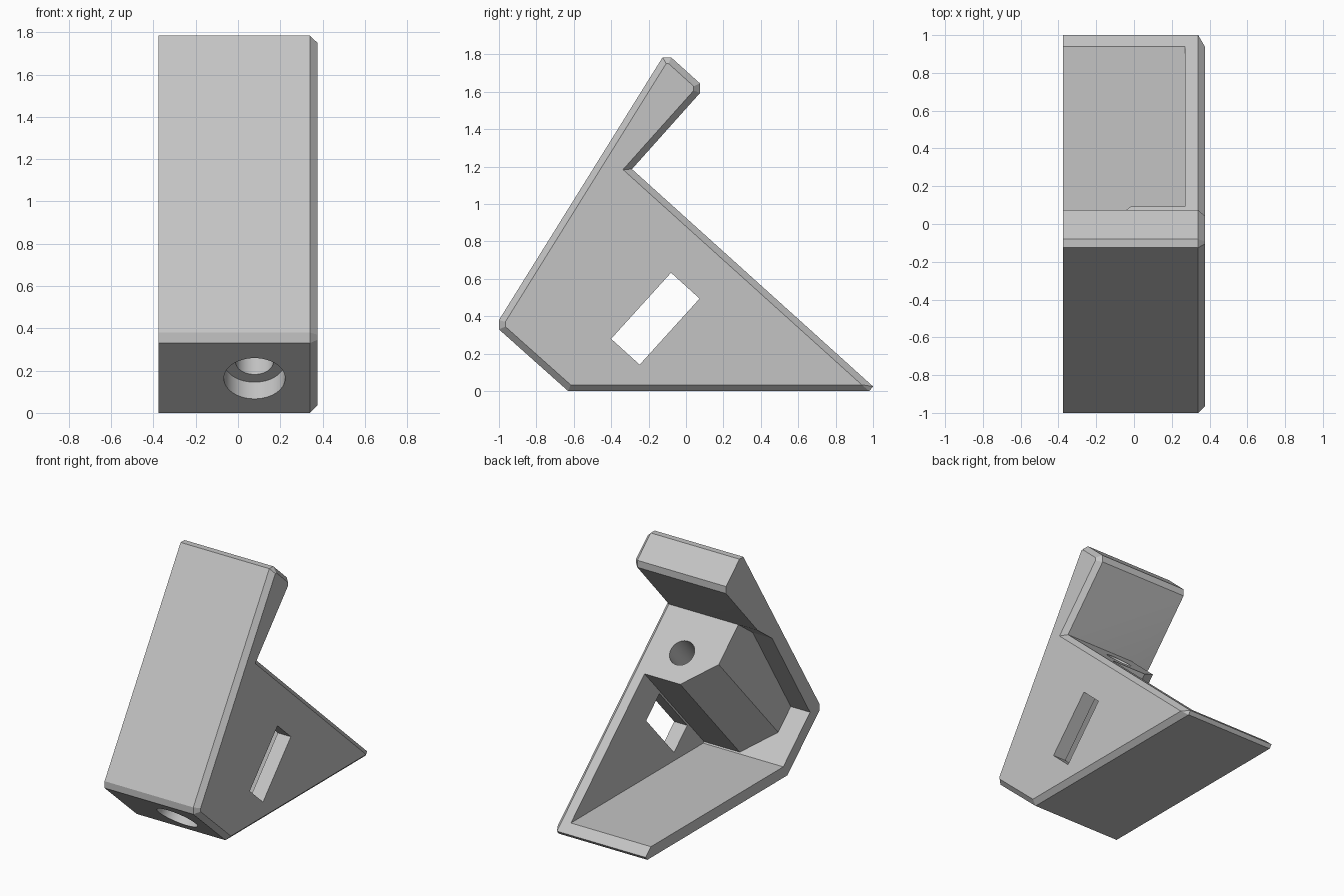
import bpy, bmesh, math
from mathutils import Vector
from mathutils.geometry import intersect_line_line_2d, intersect_line_line

if "Cube" in bpy.data.objects:
    bpy.data.objects.remove(bpy.data.objects["Cube"])

grey = bpy.data.materials.new("plain_grey")
grey.use_nodes = True
GREY = (0.55, 0.55, 0.55, 1)
grey.diffuse_color = GREY
grey.node_tree.nodes["Principled BSDF"].inputs["Base Color"].default_value = GREY

# Tilted frame shared by the screw hole, boss and slot
NOTCH = Vector((0, -0.289, 1.187))
TILT = math.radians(47.8)
UP = Vector((0, math.cos(TILT), math.sin(TILT)))
DOWN = Vector((0, math.sin(TILT), -math.cos(TILT)))


def tilted(x, s, t):
    return NOTCH + Vector((x, 0, 0)) + DOWN * s + UP * t


def loft(name, rings):
    """Closed solid through rings of equal length."""
    bm = bmesh.new()
    loops = [[bm.verts.new(p) for p in ring] for ring in rings]
    n = len(loops[0])
    for a, b in zip(loops, loops[1:]):
        for i in range(n):
            j = (i + 1) % n
            bm.faces.new((a[i], a[j], b[j], b[i]))
    bm.faces.new(loops[0][::-1])
    bm.faces.new(loops[-1])
    bmesh.ops.remove_doubles(bm, verts=bm.verts, dist=0.0005)
    bmesh.ops.recalc_face_normals(bm, faces=bm.faces)
    mesh = bpy.data.meshes.new(name)
    bm.to_mesh(mesh)
    bm.free()
    mesh.materials.append(grey)
    obj = bpy.data.objects.new(name, mesh)
    bpy.context.collection.objects.link(obj)
    return obj


def side_ring(x, points):
    return [Vector((x, y, z)) for y, z in points]


def tilted_prism(name, points, t0, t1):
    return loft(name, [[tilted(x, s, t) for x, s in points] for t in (t0, t1)])


def circle(x, s, r, n=48):
    return [(x + r * math.cos(math.tau * i / n), s + r * math.sin(math.tau * i / n))
            for i in range(n)]


def inset(points, d):
    """Move every edge of a clockwise outline inward by d."""
    result = []
    for i, p in enumerate(points):
        p = Vector(p)
        e1 = (p - Vector(points[i - 1])).normalized()
        e2 = (Vector(points[(i + 1) % len(points)]) - p).normalized()
        n1, n2 = Vector((e1.y, -e1.x)), Vector((e2.y, -e2.x))
        result.append(p + (n1 + n2) * d / (1 + n1.dot(n2)))
    return result


def cut(target, cutter):
    cutter.hide_render = True
    mod = target.modifiers.new("cut", 'BOOLEAN')
    mod.operation = 'DIFFERENCE'
    mod.solver = 'EXACT'
    mod.object = cutter
    bpy.context.view_layer.objects.active = target
    bpy.ops.object.modifier_apply(modifier=mod.name)
    bpy.data.objects.remove(cutter)


# Bracket body: side outline with one chamfered side
outline = [(-0.63, 0), (-1, 0.33), (-1, 0.38), (-0.125, 1.785), (-0.08, 1.785),
           (0.075, 1.645), (0.075, 1.594), (-0.289, 1.187)]
blunt_tip = [(1, 0.025), (0.98, 0)]
inner = inset(outline + [(1.028, 0)], 0.034)
inner.append(inner[-1])
outer = outline + blunt_tip
bracket = loft("bracket_body", [side_ring(-0.375, outer), side_ring(0.34, outer),
                                side_ring(0.375, inner)])

# Hollow, open at the back and one side, leaving the screw boss standing
hollow = [(-0.584, 0.08), (-0.892, 0.36), (-0.455, 1.065), (-0.289, 1.187),
          (0, 1.4), (1.1, 0.5), (1.1, 0.08)]
pocket = loft("pocket_cutter", [side_ring(x, hollow) for x in (-0.6, 0.27)])
boss = [(0.5, -0.6), (-0.22, -0.6), (-0.22, 0.305), (-0.018, 0.513), (0.5, 0.513)]
cut(pocket, tilted_prism("screw_boss", boss, -1.4, 0.6))
cut(bracket, pocket)

# Screw hole with a counterbore at the lower front
cut(bracket, tilted_prism("hole_cutter", circle(0.078, 0.3, 0.09), -1.3, 0.2))
cut(bracket, tilted_prism("counterbore_cutter", circle(0.078, 0.3, 0.145), -1.3, -1.003))

# Slot through the side wall
slot = [(0.2, 0.527), (0.6, 0.527), (0.6, 0.733), (0.2, 0.733)]
cut(bracket, tilted_prism("slot_cutter", slot, -0.747, -0.27))

bpy.ops.object.select_all(action='DESELECT')
bracket.select_set(True)
bpy.context.view_layer.objects.active = bracket
bpy.ops.object.shade_smooth_by_angle(angle=math.radians(20))
